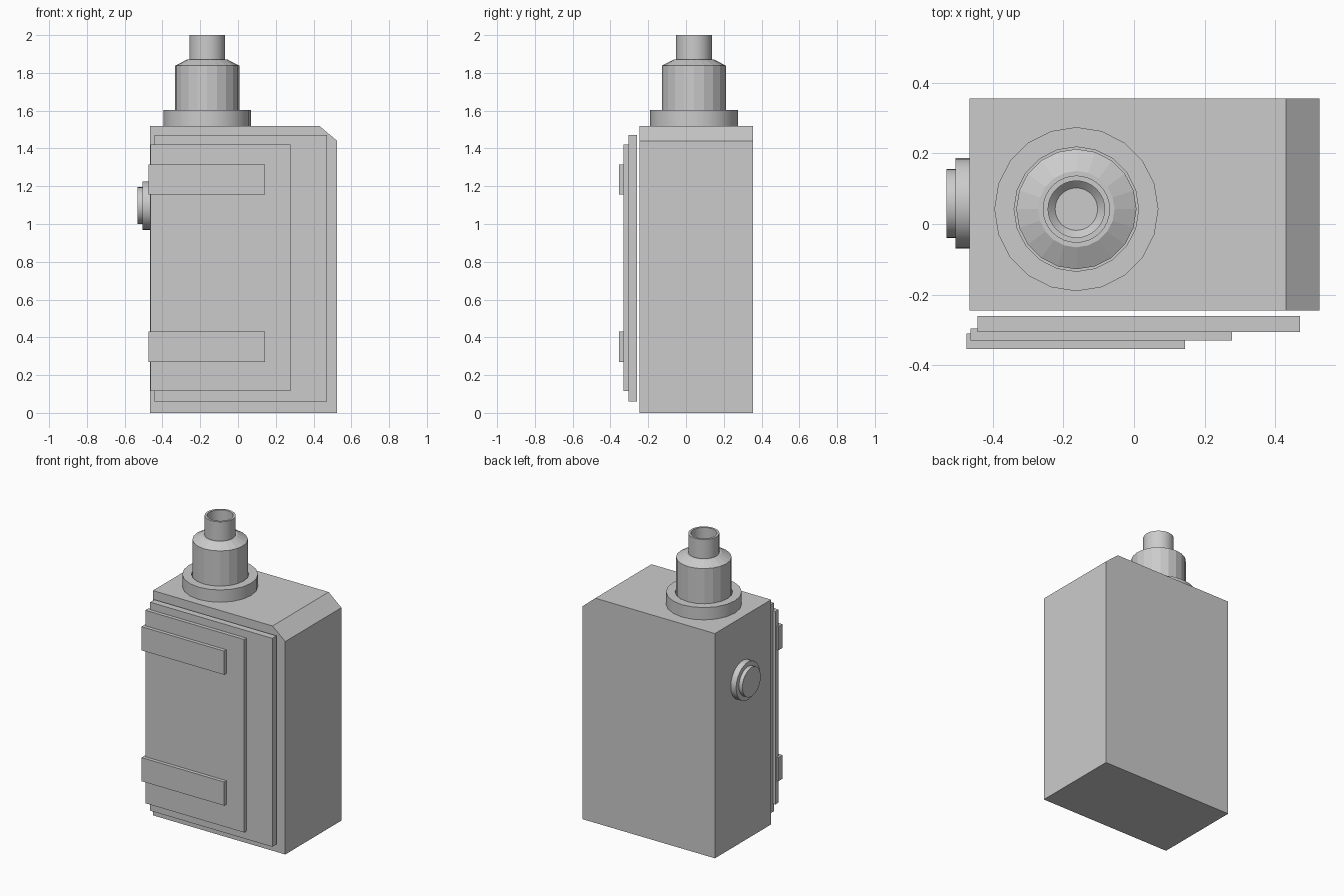
import bpy, bmesh, math
from mathutils import Matrix

if "Cube" in bpy.data.objects:
    bpy.data.objects.remove(bpy.data.objects["Cube"])


def finish(name, bm, smooth=False):
    bmesh.ops.recalc_face_normals(bm, faces=bm.faces)
    mesh = bpy.data.meshes.new(name)
    bm.to_mesh(mesh)
    bm.free()
    ob = bpy.data.objects.new(name, mesh)
    bpy.context.collection.objects.link(ob)
    if smooth:
        bpy.ops.object.select_all(action='DESELECT')
        ob.select_set(True)
        bpy.context.view_layer.objects.active = ob
        bpy.ops.object.shade_smooth_by_angle(angle=math.radians(30))
    return ob


def prism(name, profile, y0, y1):
    """Extrude an x/z outline from y0 to y1."""
    bm = bmesh.new()
    face = bm.faces.new([bm.verts.new((x, y0, z)) for x, z in profile])
    new = bmesh.ops.extrude_face_region(bm, geom=[face])["geom"]
    verts = [v for v in new if isinstance(v, bmesh.types.BMVert)]
    bmesh.ops.translate(bm, verts=verts, vec=(0, y1 - y0, 0))
    return finish(name, bm)


def box(name, x0, x1, y0, y1, z0, z1):
    return prism(name, [(x0, z0), (x1, z0), (x1, z1), (x0, z1)], y0, y1)


def lathe(name, profile, sides, matrix, closed=False, smooth=True):
    """Turn an r/z outline; open outlines are capped, closed ones make a ring."""
    bm = bmesh.new()
    rings = []
    for r, z in profile:
        rings.append([bm.verts.new((r * math.cos(2 * math.pi * i / sides),
                                    r * math.sin(2 * math.pi * i / sides), z))
                      for i in range(sides)])
    pairs = list(zip(rings, rings[1:]))
    if closed:
        pairs.append((rings[-1], rings[0]))
    else:
        bm.faces.new(rings[0])
        bm.faces.new(rings[-1])
    for a, b in pairs:
        for i in range(sides):
            j = (i + 1) % sides
            bm.faces.new((a[i], a[j], b[j], b[i]))
    bm.transform(matrix)
    return finish(name, bm, smooth)


# Main case with one chamfered top edge
prism("case_body", [(-0.465, 0), (0.525, 0), (0.525, 1.44), (0.43, 1.52), (-0.465, 1.52)],
      -0.245, 0.355)

# Layered front plates and straps
box("front_plate", -0.443, 0.47, -0.305, -0.26, 0.06, 1.47)
box("front_cover", -0.462, 0.277, -0.33, -0.295, 0.115, 1.42)
for label, z in (("lower", 0.27), ("upper", 1.155)):
    box(label + "_strap", -0.474, 0.144, -0.354, -0.31, z, z + 0.16)

# Stepped button on the left side
side = Matrix.Translation((-0.465, 0.058, 1.097)) @ Matrix.Rotation(-math.pi / 2, 4, 'Y')
lathe("side_button", [(0.128, 0), (0.128, 0.04), (0.098, 0.04), (0.098, 0.066)], 32, side)

# Neck: collar ring, faceted barrel, hollow nozzle
neck = Matrix.Translation((-0.163, 0.042, 0))
lathe("neck_collar", [(0.232, 1.52), (0.232, 1.603), (0.176, 1.603), (0.176, 1.52)],
      20, neck, closed=True)
lathe("neck_barrel", [(0.17, 1.52), (0.17, 1.838), (0.108, 1.87)], 20, neck, smooth=False)
lathe("nozzle", [(0.095, 1.86), (0.095, 2.0), (0.08, 2.0), (0.08, 1.9), (0.06, 1.88)],
      32, neck)
